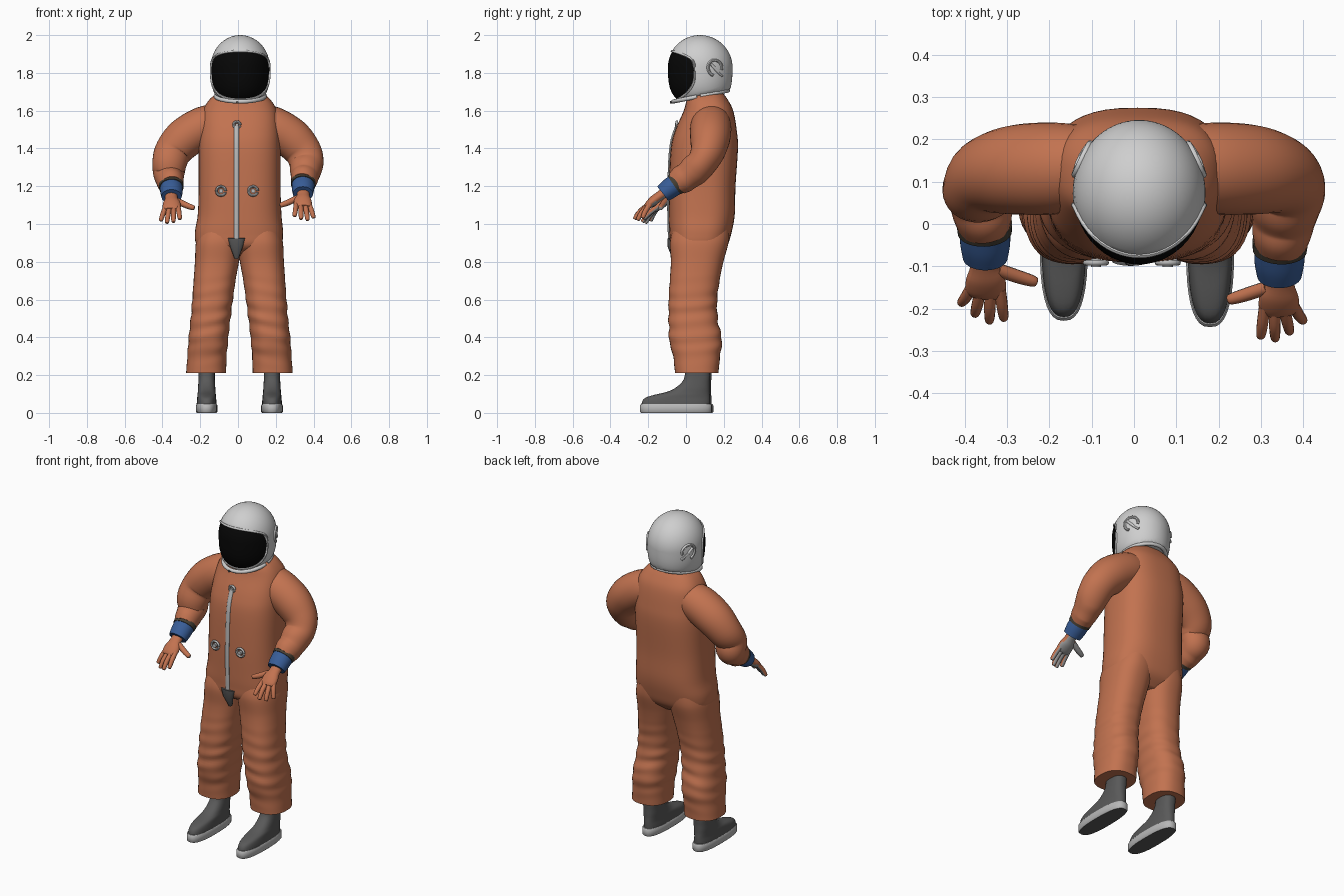
import bpy, bmesh, math
from mathutils import Vector

cube = bpy.data.objects.get("Cube")
if cube:
    bpy.data.objects.remove(cube, do_unlink=True)


def material(name, *rgb):
    m = bpy.data.materials.new(name)
    m.use_nodes = True
    m.diffuse_color = (*rgb, 1)
    m.node_tree.nodes["Principled BSDF"].inputs["Base Color"].default_value = (*rgb, 1)
    return m


ORANGE = material("orange fabric", 0.54, 0.17, 0.08)
WHITE = material("helmet white", 0.62, 0.62, 0.62)
BLACK = material("visor black", 0.002, 0.002, 0.002)
GREY = material("boot grey", 0.1, 0.1, 0.1)
SOLE = material("pale grey", 0.48, 0.48, 0.48)
BLUE = material("cuff blue", 0.04, 0.11, 0.31)
OLIVE = material("band olive", 0.06, 0.05, 0.035)
PALM = material("palm grey", 0.32, 0.32, 0.32)
parts = []


def skin(name, rings, mats, rule=None, caps=True, closed=False):
    """Bridge equal-sized rings of points into one mesh."""
    bm = bmesh.new()
    loops = [[bm.verts.new(p) for p in ring] for ring in rings]
    if closed:
        loops.append(loops[0])
    for k, (a, b) in enumerate(zip(loops, loops[1:])):
        for i in range(len(a)):
            j = (i + 1) % len(a)
            bm.faces.new((a[i], a[j], b[j], b[i]))
    if caps and not closed:
        bm.faces.new(loops[0])
        bm.faces.new(loops[-1])
    bmesh.ops.recalc_face_normals(bm, faces=bm.faces[:])
    bm.normal_update()
    if rule:
        for f in bm.faces:
            f.material_index = rule(f)
    mesh = bpy.data.meshes.new(name)
    bm.to_mesh(mesh)
    bm.free()
    for m in mats:
        mesh.materials.append(m)
    ob = bpy.data.objects.new(name, mesh)
    bpy.context.collection.objects.link(ob)
    parts.append(ob)
    return ob


def smooth_rows(rows, n):
    """Catmull-Rom resampling, n steps between each pair of rows."""
    r = [Vector(q) for q in rows]
    r = [r[0]] + r + [r[-1]]
    out = []
    for i in range(1, len(r) - 2):
        a, b, c, d = r[i - 1:i + 3]
        for k in range(n):
            t = k / n
            out.append((b * 2 + (c - a) * t + (a * 2 - b * 5 + c * 4 - d) * t * t
                        + (b * 3 - a - c * 3 + d) * t ** 3) * 0.5)
    return out + [r[-1]]


def oval(n, e):
    for i in range(n):
        a = 2 * math.pi * i / n
        c, s = math.cos(a), math.sin(a)
        yield math.copysign(abs(c) ** (2 / e), c), math.copysign(abs(s) ** (2 / e), s)


def loft(rows, e=2.4, n=40, wave=None):
    """Rows hold z, front y, back y, low x, high x."""
    rings = []
    for z, f, b, lo, hi in rows:
        ring = []
        for c, s in oval(n, e):
            k = 1 + (wave(z, c, s) if wave else 0)
            ring.append(((lo + hi) / 2 + c * k * (hi - lo) / 2, (f + b) / 2 + s * k * (b - f) / 2, z))
        rings.append(ring)
    return rings


def tube(rows, n=16, u=(1, 0, 0), closed=False):
    """Rows hold x, y, z and the two radii, the first one along u."""
    pts = [Vector(r[:3]) for r in rows]
    u, rings, m = Vector(u), [], len(rows)
    for i, r in enumerate(rows):
        a, b = (pts[i - 1], pts[(i + 1) % m]) if closed else (pts[max(i - 1, 0)], pts[min(i + 1, m - 1)])
        t = (b - a).normalized()
        u = (u - t * u.dot(t)).normalized()
        v = t.cross(u)
        rings.append([pts[i] + u * c * r[3] + v * s * r[4] for c, s in oval(n, 2)])
    return rings


# Torso of the suit
torso_rows = smooth_rows([
    (0.83, 0.0, 0.16, -0.1, 0.11), (0.88, -0.075, 0.215, -0.21, 0.22), (0.95, -0.087, 0.24, -0.228, 0.238),
    (1.05, -0.09, 0.258, -0.213, 0.23), (1.2, -0.09, 0.262, -0.208, 0.225), (1.4, -0.08, 0.275, -0.208, 0.225),
    (1.5, -0.055, 0.268, -0.2, 0.22), (1.6, -0.012, 0.25, -0.185, 0.205), (1.66, 0.005, 0.22, -0.15, 0.17),
    (1.7, 0.03, 0.19, -0.1, 0.12)], 5)
skin("suit_torso", loft(torso_rows, 2.6, 48), [ORANGE])


def chest_y(z):
    return min(torso_rows, key=lambda r: abs(r[0] - z))[1]


# Zip, its pull, crotch flap and hose connectors
zip_rows = [(-0.008, r[1] - 0.002, r[0], 0.013, 0.007) for r in torso_rows if 0.9 < r[0] < 1.53]
skin("front_zip", tube(zip_rows, 12), [SOLE])
skin("crotch_flap", tube([(-0.008, -0.087, 0.925, 0.045, 0.012), (-0.008, -0.083, 0.88, 0.034, 0.014),
                          (-0.008, -0.06, 0.82, 0.012, 0.012)]), [GREY])


def ring_rows(centre, radius, thick, n=24):
    x, y, z = centre
    return [(x + radius * math.cos(a), y, z + radius * math.sin(a), thick, thick)
            for a in (2 * math.pi * i / n for i in range(n))]


for name, x, z, r in (("zip_pull", -0.006, 1.525, 0.017), ("right_connector", -0.09, 1.175, 0.024),
                      ("left_connector", 0.08, 1.175, 0.024)):
    y = chest_y(z) - 0.001
    skin(name + "_ring", tube(ring_rows((x, y, z), r, 0.007), 8, (0, 1, 0), True), [SOLE])
    skin(name + "_hub", tube([(x, y + 0.01, z, r * 0.5, r * 0.5), (x, y - 0.01, z, r * 0.5, r * 0.5)]), [SOLE])


# Trouser folds grow stronger below the thigh
def folds(z, c, s):
    strength = 0.034 * max(0, 1 - abs(z - 0.48) / 0.27)
    return strength * math.sin(z * 78 + 1.3 * c - 0.9 * s) * (0.75 + 0.25 * math.sin(z * 31 + 3 * c))


leg_rows = smooth_rows([
    (0.21, -0.058, 0.172, 0.078, 0.29), (0.3, -0.068, 0.18, 0.075, 0.283), (0.38, -0.088, 0.19, 0.068, 0.278),
    (0.5, -0.092, 0.168, 0.055, 0.265), (0.6, -0.092, 0.165, 0.042, 0.257), (0.7, -0.086, 0.178, 0.028, 0.25),
    (0.8, -0.08, 0.198, 0.01, 0.243), (0.9, -0.085, 0.225, -0.004, 0.238), (0.97, -0.07, 0.23, 0.0, 0.22)], 10)

# Arm paths: shoulder, elbow, sleeve end
upper = [(0.08, 0.14, 1.54, 0.09, 0.1), (0.18, 0.132, 1.515, 0.108, 0.108), (0.28, 0.128, 1.455, 0.106, 0.108),
         (0.343, 0.115, 1.385, 0.092, 0.098), (0.362, 0.085, 1.325, 0.08, 0.092)]
lower = [(0.358, 0.045, 1.285, 0.083, 0.084), (0.354, 0.01, 1.255, 0.075, 0.075),
         (0.35, -0.02, 1.236, 0.076, 0.07), (0.346, -0.048, 1.215, 0.066, 0.062)]
band = [(0.346, -0.042, 1.22, 0.066, 0.063), (0.345, -0.062, 1.206, 0.064, 0.059)]
cuff = [(0.345, -0.055, 1.21, 0.06, 0.056), (0.344, -0.09, 1.185, 0.059, 0.054), (0.344, -0.122, 1.16, 0.053, 0.048)]
palm = [(0.345, -0.105, 1.172, 0.034, 0.028), (0.345, -0.14, 1.148, 0.034, 0.025), (0.343, -0.17, 1.125, 0.046, 0.026),
        (0.343, -0.2, 1.1, 0.047, 0.02), (0.344, -0.214, 1.09, 0.036, 0.012)]
digits = {"thumb": ((0.315, -0.15, 1.138), (0.268, -0.166, 1.115), (0.228, -0.178, 1.1)),
          "index_finger": ((0.309, -0.195, 1.105), (0.304, -0.235, 1.075), (0.3, -0.264, 1.045)),
          "middle_finger": ((0.332, -0.2, 1.1), (0.333, -0.242, 1.067), (0.334, -0.27, 1.03)),
          "ring_finger": ((0.355, -0.198, 1.1), (0.363, -0.234, 1.06), (0.368, -0.254, 1.024)),
          "little_finger": ((0.376, -0.19, 1.105), (0.389, -0.214, 1.07), (0.4, -0.228, 1.036))}

for side, sx in (("left", 1), ("right", -1)):
    right = sx < 0

    def place(rows, hand=True):
        """Mirror to this side; the right forearm sits a little further back."""
        shift = Vector((0.008, 0.042, -0.015)) if right and hand else Vector((0, 0, 0))
        return [(sx * (r[0] + shift.x), r[1] + shift.y, r[2] + shift.z, *r[3:]) for r in rows]

    def palm_rule(f):
        return int(f.normal.dot(Vector((-0.3 * sx, 0.55, -0.75))) > 0.35)

    # Sleeve, band and cuff
    arm = smooth_rows(place(upper, False) + place(lower), 5)
    skin(side + "_sleeve", tube(arm, 32, (0, 1, 0)), [ORANGE])
    skin(side + "_sleeve_band", tube(place(band), 32), [OLIVE])
    skin(side + "_cuff", tube(smooth_rows(place(cuff), 4), 32), [BLUE])

    # Gloved hand
    skin(side + "_palm", tube(smooth_rows(place(palm), 4), 20), [ORANGE, PALM], palm_rule)
    for name, path in digits.items():
        base, mid, tip = (Vector(p) for p in path)
        end = tip + (tip - mid).normalized() * 0.006
        r = 0.016 if name == "thumb" else 0.0135
        rows = [(*base, r, r), (*mid, r, r), (*tip, r * 0.8, r * 0.8), (*end, r * 0.3, r * 0.3)]
        skin(side + "_" + name, tube(smooth_rows(place(rows), 4), 12, (0.2, 0.5, 0.8)), [ORANGE, PALM], palm_rule)

    # Trouser leg
    off = 0.015 if right else 0
    rows = [(z, f, b, sx * (lo - off), sx * (hi - off)) for z, f, b, lo, hi in leg_rows]
    skin(side + "_trouser_leg", loft(rows, 2.4, 40, folds), [ORANGE])

    # Boot and sole
    x, dy = (-0.166, 0.015) if right else (0.18, 0)

    def footprint(rows):
        return [(z, f + dy, b + dy / 2, x - w, x + w) for z, f, b, w in rows]

    boot = [(0.035, -0.236, 0.126, 0.053), (0.06, -0.232, 0.127, 0.052), (0.08, -0.215, 0.127, 0.05),
            (0.095, -0.17, 0.126, 0.049), (0.11, -0.105, 0.125, 0.047), (0.13, -0.06, 0.125, 0.046),
            (0.16, -0.024, 0.125, 0.044), (0.19, -0.008, 0.127, 0.043), (0.25, 0.0, 0.127, 0.043)]
    skin(side + "_boot", loft(smooth_rows(footprint(boot), 3), 2.5, 36), [GREY])
    sole = [(0.0, -0.238, 0.132, 0.052), (0.006, -0.244, 0.137, 0.057), (0.04, -0.244, 0.137, 0.057),
            (0.046, -0.238, 0.132, 0.053)]
    skin(side + "_sole", loft(footprint(sole), 2.6, 36), [SOLE, GREY],
         lambda f: int(f.normal.z < -0.95))


# Helmet surface: round on top, fuller below, trimmed by a sloping neck plane
def helmet(theta, phi, scale=1.0):
    h, y, z = math.sin(theta) * math.cos(phi), -math.cos(theta), math.sin(theta) * math.sin(phi)
    if z < 0:
        k = (math.hypot(h, y) ** 3 + abs(z) ** 3) ** (-1 / 3) * scale
        p = Vector((0.012 + h * k * 0.157, 0.074 + y * k * 0.172, 1.83 + z * k * 0.2))
        p.z = max(p.z, 1.65 + 0.2 * (p.y + 0.07))
        return p
    return Vector((0.012 + h * scale * 0.157, 0.074 + y * scale * 0.172, 1.83 + z * scale * 0.17))


def opening(phi):
    c, s = abs(math.cos(phi)) / 80, abs(math.sin(phi)) / (30 if math.sin(phi) > 0 else 50)
    return math.radians((c ** 3 + s ** 3) ** (-1 / 3))


N = 64
angles = [2 * math.pi * i / N for i in range(N)]
visor = [[helmet(opening(a) * max(t / 10, 0.01), a, 0.985) for a in angles] for t in range(11)]
shell = [[helmet(opening(a) + (math.pi - opening(a)) * min(t / 22, 0.998), a) for a in angles] for t in range(23)]
skin("visor", visor, [BLACK])
skin("helmet_shell", shell, [WHITE])
rim = [(*helmet(opening(a), a), 0.006, 0.006) for a in angles]
skin("visor_rim", tube(rim, 8, (0, 1, 0), True), [WHITE])
neck = [(0.012 + 0.13 * c, 0.077 + 0.145 * s, 1.648 + 0.2 * (0.147 + 0.145 * s), 0.011, 0.011) for c, s in oval(48, 2)]
skin("neck_ring", tube(neck, 10, (0, 0, 1), True), [WHITE])

# Chin latch and raised side fittings
skin("chin_latch", tube([(-0.004, -0.06, 1.645, 0.006, 0.006), (-0.004, -0.084, 1.645, 0.006, 0.006)]), [GREY])
for side, flip in (("left", False), ("right", True)):
    def on_side(dt, dz):
        phi = math.pi - dz if flip else dz
        return (*helmet(math.radians(118) + dt, phi), 0.008, 0.008)
    arc = [on_side(0.24 * math.cos(a), 0.25 * math.sin(a)) for a in (math.radians(d) for d in range(-20, 251, 15))]
    skin(side + "_fitting_arc", tube(arc, 8), [WHITE])
    arm = [on_side(0.25 - 0.1 * k, -0.3 + 0.1 * k) for k in range(5)]
    skin(side + "_fitting_lever", tube(arm, 8, (0, 0, 1)), [WHITE])

# Smooth shading with sharp edges kept
bpy.ops.object.select_all(action="DESELECT")
for ob in parts:
    ob.select_set(True)
bpy.context.view_layer.objects.active = parts[0]
bpy.ops.object.shade_smooth_by_angle(angle=math.radians(45))
